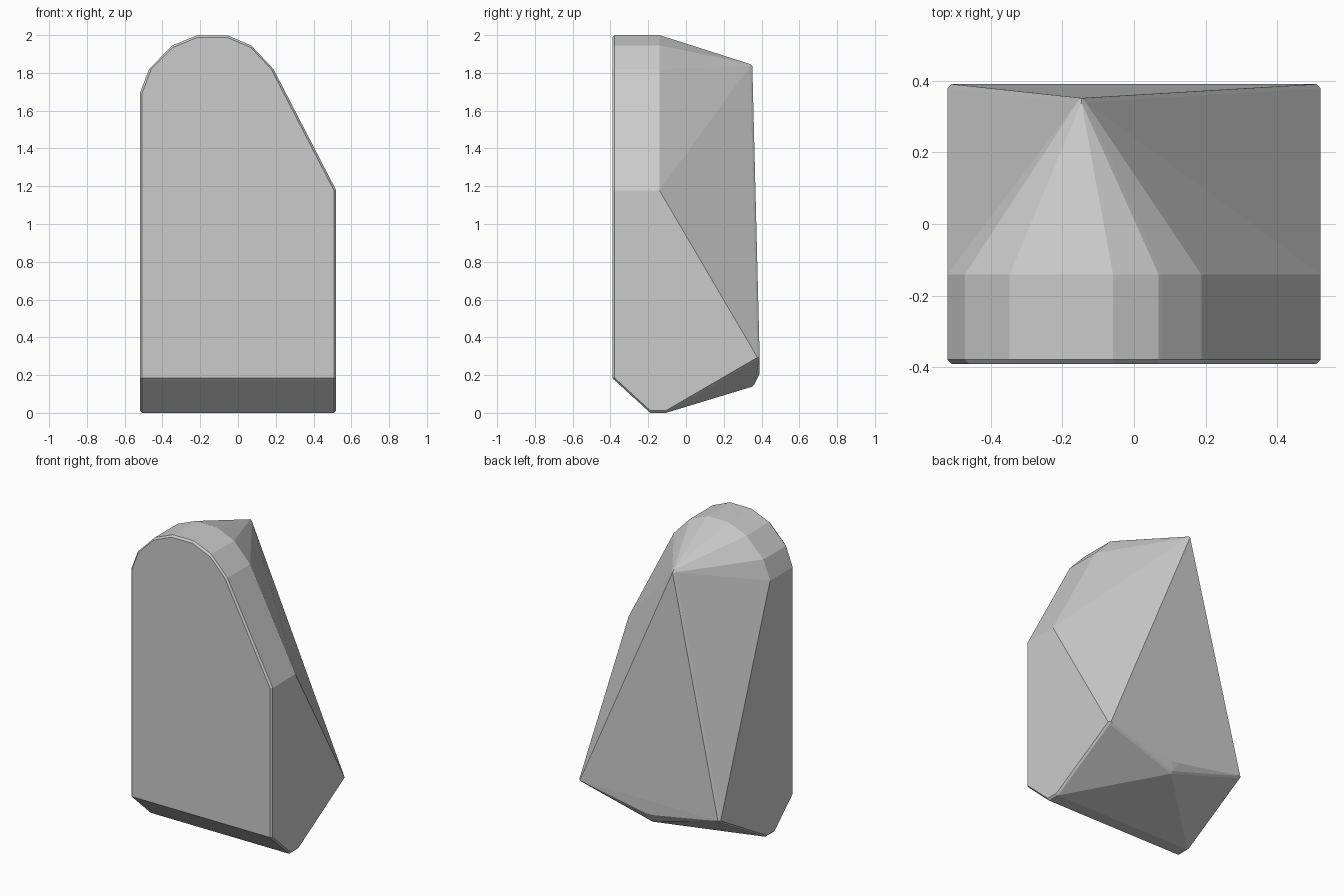
import bpy, bmesh
from math import radians
from mathutils import Vector

if "Cube" in bpy.data.objects:
    bpy.data.objects.remove(bpy.data.objects["Cube"])

R = 0.012  # edge chamfer size

# Front outline (x, z): leaning right shoulder, rounded top, straight left side
arch = [(0.52, 1.18), (0.18, 1.83), (0.07, 1.945), (-0.06, 2.0), (-0.22, 2.0),
        (-0.355, 1.945), (-0.47, 1.83), (-0.52, 1.70)]

# Corners of the faceted stone: arch extruded from the front to the shoulder line
corners = [(x, y, z) for x, z in arch for y in (-0.39, -0.145)]
for x in (-0.52, 0.52):
    corners += [(x, -0.39, 0.175),                    # front lower edge
                (x, -0.195, 0.0), (x, -0.11, 0.0),    # foot
                (x, 0.39, 0.285)]                     # back corners
corners += [(-0.15, 0.35, 1.845)]                     # rear peak
corners += [(0.0, 0.36, 0.14), (-0.03, 0.388, 0.195), (0.03, 0.388, 0.195)]  # rear keel

# Chamfered convex hull: every inset corner is swollen to a tiny octahedron
bm = bmesh.new()
centre = Vector((0, 0, 1))
half = Vector((0.52, 0.39, 1.0))
for c in corners:
    d = Vector(c) - centre
    d = Vector([d[i] * (half[i] - R) / half[i] for i in range(3)]) + centre
    for axis in range(3):
        for s in (-R, R):
            p = d.copy()
            p[axis] += s
            bm.verts.new(p)
hull = bmesh.ops.convex_hull(bm, input=bm.verts[:])
inner = {v for v in hull["geom_interior"] if isinstance(v, bmesh.types.BMVert)}
inner |= {v for v in bm.verts if not v.link_faces}
bmesh.ops.delete(bm, geom=list(inner), context='VERTS')
bmesh.ops.dissolve_limit(bm, angle_limit=radians(0.5), verts=bm.verts[:], edges=bm.edges[:])
bmesh.ops.recalc_face_normals(bm, faces=bm.faces[:])

mesh = bpy.data.meshes.new("faceted_stone")
bm.to_mesh(mesh)
bm.free()
stone = bpy.data.objects.new("faceted_stone", mesh)
bpy.context.collection.objects.link(stone)
